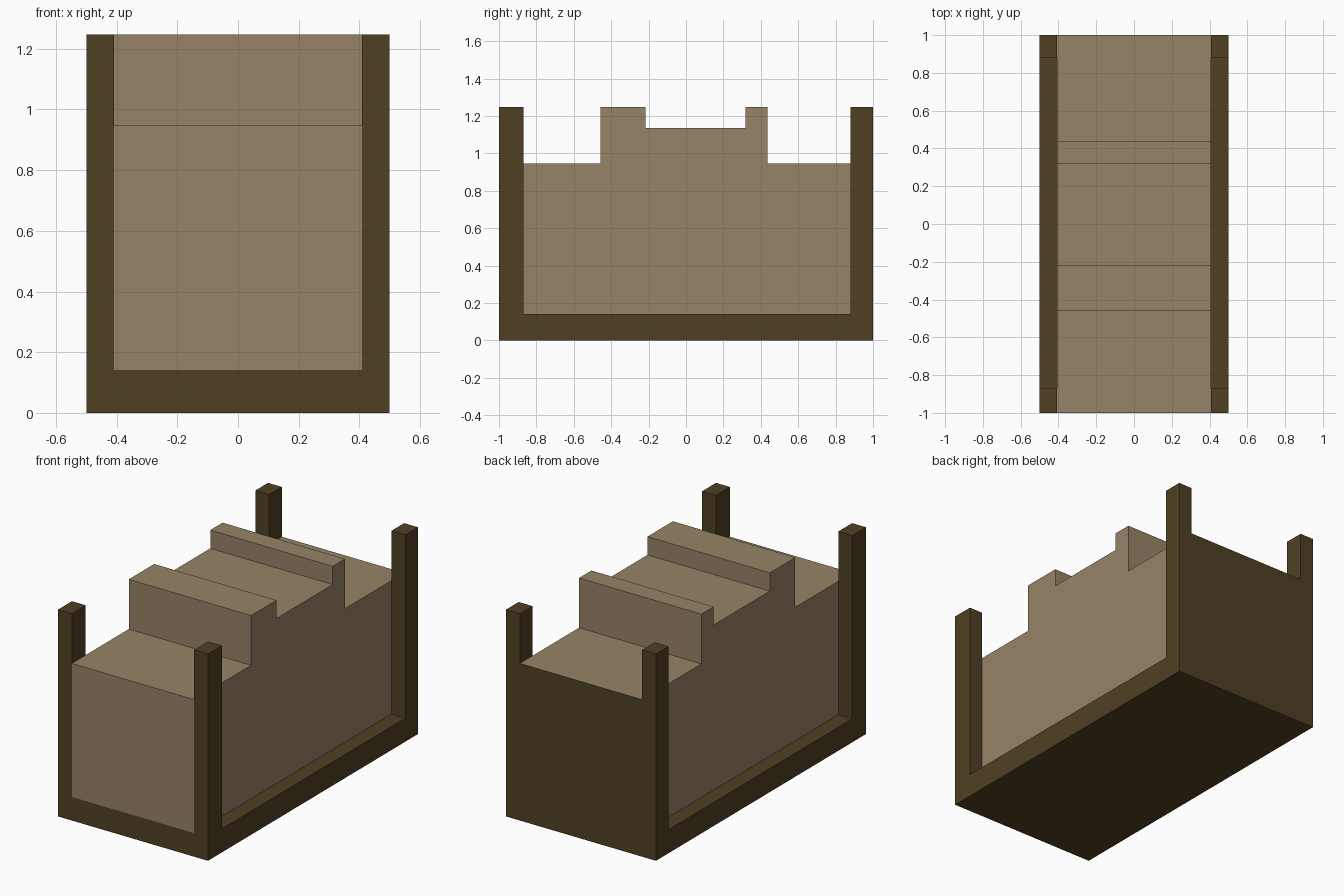
import bpy, bmesh

if "Cube" in bpy.data.objects:
    bpy.data.objects.remove(bpy.data.objects["Cube"])


def material(name, rgb):
    m = bpy.data.materials.new(name)
    m.diffuse_color = (*rgb, 1)
    m.use_nodes = True
    m.node_tree.nodes["Principled BSDF"].inputs["Base Color"].default_value = m.diffuse_color
    return m


dark = material("dark_wood", (0.080, 0.051, 0.017))
light = material("tan_panel", (0.309, 0.227, 0.136))


def finish(name, bm, mats):
    bmesh.ops.recalc_face_normals(bm, faces=bm.faces)
    me = bpy.data.meshes.new(name)
    bm.to_mesh(me)
    bm.free()
    for m in mats:
        me.materials.append(m)
    ob = bpy.data.objects.new(name, me)
    bpy.context.collection.objects.link(ob)
    return ob


def box(name, lo, hi, mat):
    bm = bmesh.new()
    bmesh.ops.create_cube(bm, size=1)
    for v in bm.verts:
        v.co = [lo[i] if v.co[i] < 0 else hi[i] for i in range(3)]
    return finish(name, bm, [mat])


W, IN, BASE, SEAT, TOP = 0.5, 0.408, 0.142, 0.947, 1.247

# Base slab
box("base", (-W, -1, 0), (W, 1, BASE), dark)

# Corner posts
for side, (xa, xb) in (("left", (-W, -IN)), ("right", (IN, W))):
    for end, (ya, yb) in (("front", (-1, -0.868)), ("back", (0.88, 1))):
        box(f"{end}_{side}_post", (xa, ya, BASE), (xb, yb, TOP), dark)

# Stepped body: side profile (y, z) extruded across the width
profile = [(-1, BASE), (-1, SEAT), (-0.458, SEAT), (-0.458, TOP), (-0.216, TOP),
           (-0.216, 1.137), (0.319, 1.137), (0.319, TOP), (0.436, TOP),
           (0.436, SEAT), (1, SEAT), (1, BASE)]
bm = bmesh.new()
face = bm.faces.new([bm.verts.new((-IN, y, z)) for y, z in profile])
ext = bmesh.ops.extrude_face_region(bm, geom=[face])
bmesh.ops.translate(bm, vec=(2 * IN, 0, 0),
                    verts=[g for g in ext["geom"] if isinstance(g, bmesh.types.BMVert)])
# The back end is dark, everything else tan
for f in bm.faces:
    f.material_index = 1 if f.calc_center_median().y > 0.99 else 0
finish("stepped_body", bm, [light, dark])
